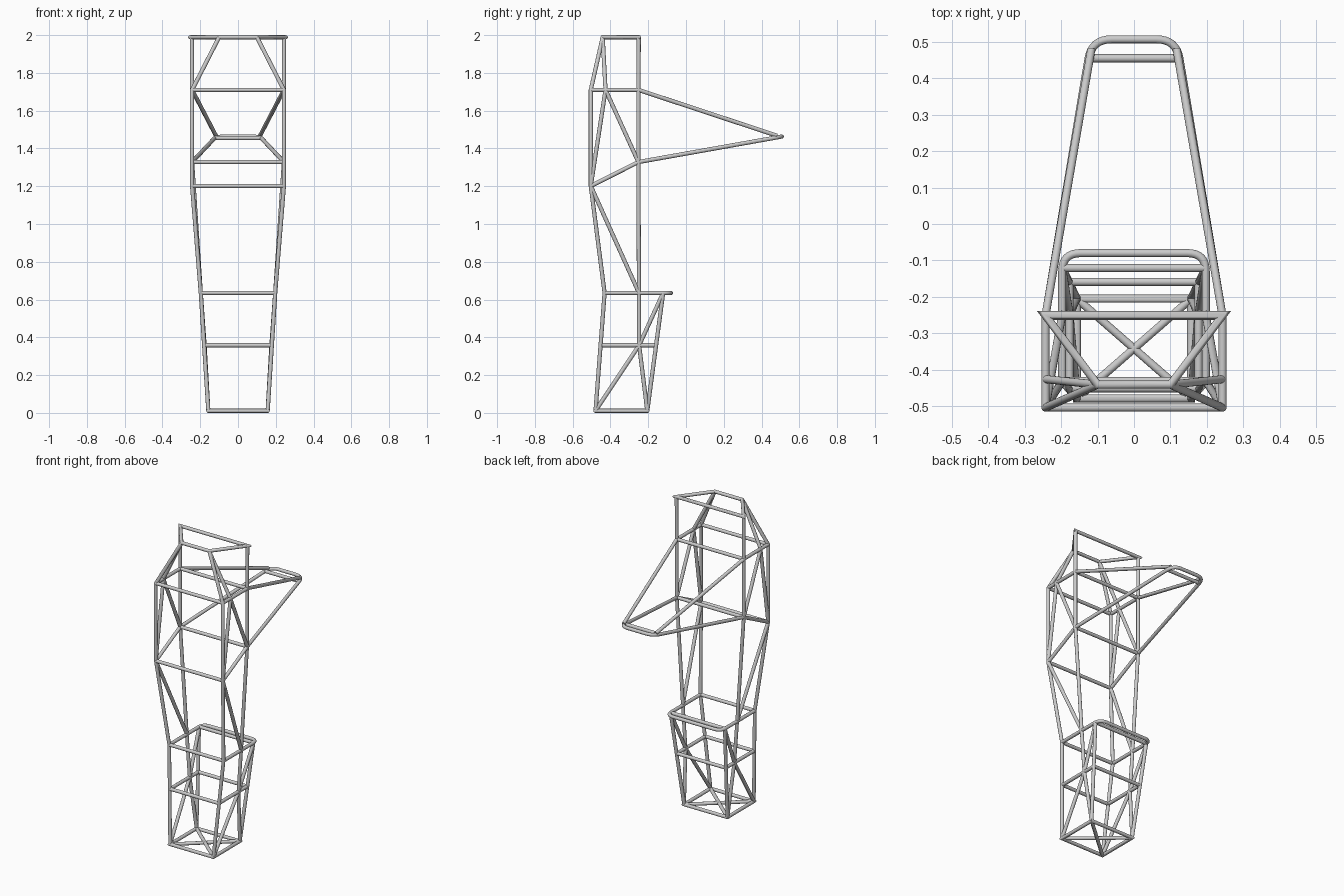
import bpy, bmesh, math
from mathutils import Vector

if "Cube" in bpy.data.objects:
    bpy.data.objects.remove(bpy.data.objects["Cube"], do_unlink=True)

R, SIDES = 0.011, 16

steel = bpy.data.materials.new("light steel grey")
steel.use_nodes = True
GREY = (0.6, 0.6, 0.6, 1)
steel.diffuse_color = GREY
steel.node_tree.nodes["Principled BSDF"].inputs["Base Color"].default_value = GREY


def sweep(bm, path, closed=False):
    """Round tube along a path, with true mitred corners."""
    pts = [Vector(p) for p in path]
    n = len(pts)
    legs = [(pts[(i + 1) % n] - pts[i]).normalized() for i in range(n)]
    d = legs[0]
    up = Vector((0, 0, 1)) if abs(d.z) < 0.9 else Vector((1, 0, 0))
    u = d.cross(up).normalized()
    v = d.cross(u)
    offsets = [R * (math.cos(a) * u + math.sin(a) * v)
               for a in (math.tau * k / SIDES for k in range(SIDES))]
    rings = []
    for i, p in enumerate(pts):
        before = legs[i - 1] if (closed or i > 0) else legs[0]
        after = legs[i] if (closed or i < n - 1) else before
        plane = (before + after).normalized()
        # slide the section along its leg onto the mitre plane
        leg = after if i == 0 else before
        offsets = [o - leg * (o.dot(plane) / leg.dot(plane)) for o in offsets]
        rings.append([bm.verts.new(p + o) for o in offsets])
    pairs = list(zip(rings, rings[1:])) + ([(rings[-1], rings[0])] if closed else [])
    for a, b in pairs:
        for k in range(SIDES):
            j = (k + 1) % SIDES
            bm.faces.new((a[k], a[j], b[j], b[k]))
    if not closed:
        bm.faces.new(rings[0])
        bm.faces.new(rings[-1])


def part(name, paths, closed=False):
    bm = bmesh.new()
    for p in paths:
        sweep(bm, p, closed)
    bmesh.ops.recalc_face_normals(bm, faces=bm.faces)
    mesh = bpy.data.meshes.new(name)
    bm.to_mesh(mesh)
    bm.free()
    mesh.materials.append(steel)
    ob = bpy.data.objects.new(name, mesh)
    bpy.context.collection.objects.link(ob)
    bpy.ops.object.select_all(action="DESELECT")
    ob.select_set(True)
    bpy.context.view_layer.objects.active = ob
    bpy.ops.object.shade_smooth_by_angle(angle=math.radians(40))


def flip(p):
    return (-p[0], p[1], p[2])


def both(*paths):
    return list(paths) + [[flip(q) for q in p] for p in paths]


def across(p):
    return [p, flip(p)]


def hoop(start, corner, radius, steps=8):
    """Symmetric U-shaped tube with eased corners."""
    a, c = Vector(start), Vector(corner)
    s, e = c + (a - c).normalized() * radius, c - Vector((radius, 0, 0))
    half = [a] + [(1 - t) ** 2 * s + 2 * t * (1 - t) * c + t * t * e
                  for t in (i / steps for i in range(steps + 1))]
    return half + [flip(p) for p in reversed(half)]


# Joints on the left side
base_f, base_b = (0.157, -0.479, R), (0.157, -0.205, R)
low_f, low_m, low_b = (0.177, -0.451, 0.358), (0.177, -0.248, 0.358), (0.177, -0.159, 0.358)
rim_f, rim_m, rim_b = (0.197, -0.431, 0.635), (0.197, -0.249, 0.635), (0.197, -0.121, 0.635)
waist_f, waist_b = (0.243, -0.504, 1.201), (0.243, -0.252, 1.328)
chest_f, chest_m, chest_b = (0.243, -0.504, 1.71), (0.243, -0.426, 1.71), (0.243, -0.252, 1.71)
top_f, top_b = (0.1, -0.441, 2 - R), (0.244, -0.25, 2 - R)
tail_bar, tail_tip = (0.124, 0.455, 1.455), (0.116, 0.507, 1.463)

# Closed rings
part("base_ring", [[base_f, base_b, flip(base_b), flip(base_f)]], closed=True)
part("top_ring", [[top_f, top_b, flip(top_b), flip(top_f)]], closed=True)

# Long rails and uprights
part("front_rails", both([base_f, rim_f, waist_f, chest_f, top_f]))
part("rear_uprights", both([low_m, rim_m, waist_b, chest_b, top_b]))
part("lower_rear_posts", both([base_b, rim_b]))

# Horizontal members
part("rim_hoop", [hoop(rim_f, (0.197, -0.08, 0.635), 0.05)])
part("side_rails", both([low_f, low_b], [chest_f, chest_b]))
part("crossbars", [across(p) for p in
                   (low_f, low_b, rim_f, rim_b, waist_f, waist_b, chest_f, chest_b)])

# Diagonal bracing
part("base_cross_brace", both([base_f, flip(base_b)]))
part("lower_side_braces", both([base_f, low_m], [low_m, base_b], [low_m, rim_b]))
part("middle_side_braces", both([rim_m, waist_f], [waist_f, waist_b]))
part("upper_side_braces", both([waist_f, chest_m], [chest_m, waist_b], [chest_m, top_f]))

# Projecting rear section
part("tail_hoop", [hoop(waist_b, tail_tip, 0.055)])
part("tail_struts", both([chest_b, (0.117, 0.48, 1.468)]))
part("tail_crossbar", [across(tail_bar)])
